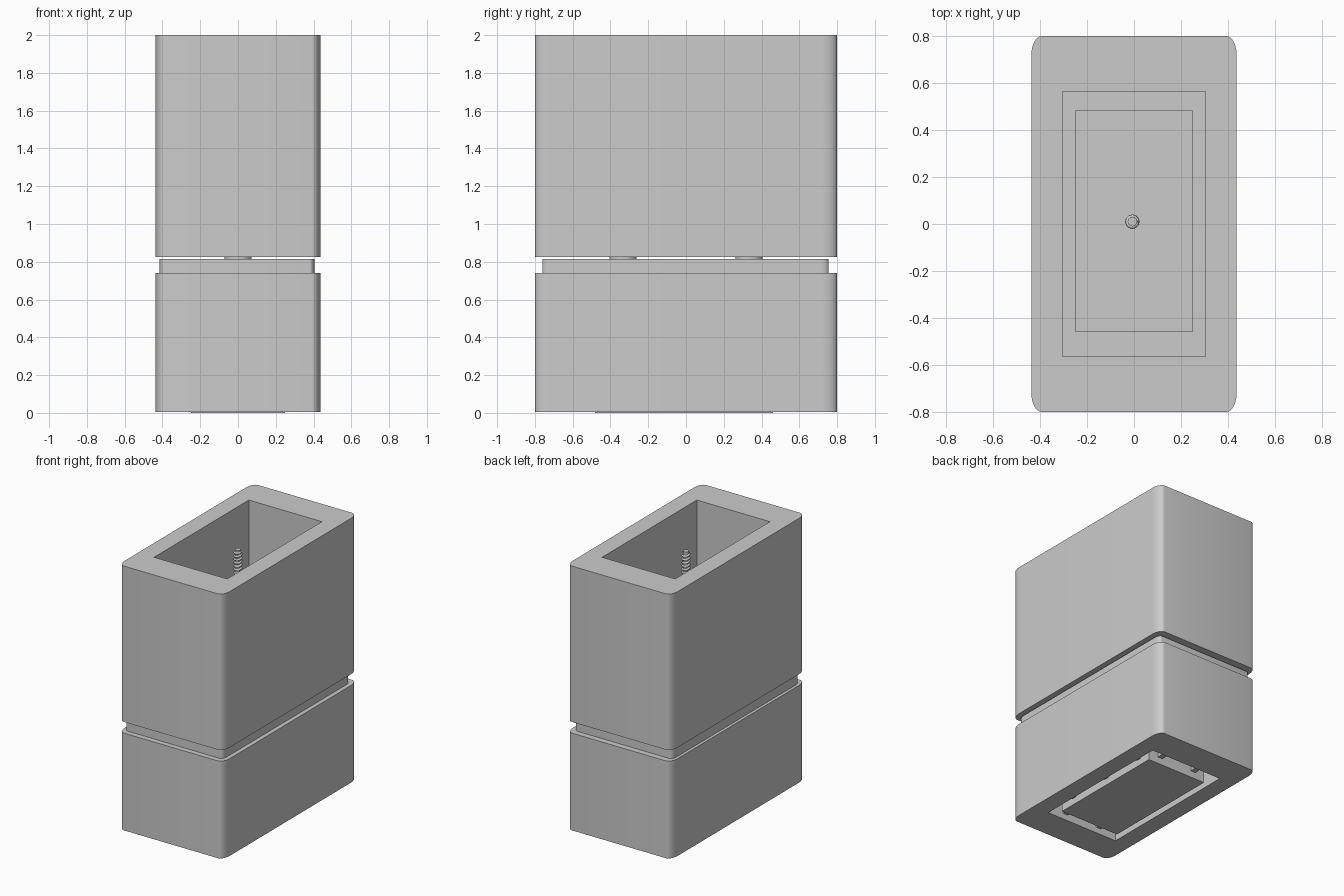
import bpy, bmesh, math

if "Cube" in bpy.data.objects:
    bpy.data.objects.remove(bpy.data.objects["Cube"])

grey = bpy.data.materials.new("plain_grey")
grey.diffuse_color = (0.6, 0.6, 0.6, 1)
grey.use_nodes = True
grey.node_tree.nodes["Principled BSDF"].inputs["Base Color"].default_value = grey.diffuse_color


def finish(ob):
    """Give the part its colour and smooth only its rounded corners."""
    ob.data.materials.append(grey)
    bpy.ops.object.select_all(action='DESELECT')
    ob.select_set(True)
    bpy.context.view_layer.objects.active = ob
    bpy.ops.object.shade_smooth_by_angle(angle=math.radians(30))
    return ob


def prism(name, x0, x1, y0, y1, z0, z1, rx=0.0, ry=0.0, steps=8):
    """Upright block with elliptical vertical corners (rx, ry)."""
    if rx:
        pts = []
        for k, (cx, cy) in enumerate([(x1 - rx, y1 - ry), (x0 + rx, y1 - ry),
                                      (x0 + rx, y0 + ry), (x1 - rx, y0 + ry)]):
            for i in range(steps + 1):
                a = (k + i / steps) * math.pi / 2
                pts.append((cx + rx * math.cos(a), cy + ry * math.sin(a)))
    else:
        pts = [(x1, y1), (x0, y1), (x0, y0), (x1, y0)]
    bm = bmesh.new()
    low = [bm.verts.new((x, y, z0)) for x, y in pts]
    high = [bm.verts.new((x, y, z1)) for x, y in pts]
    bm.faces.new(low[::-1])
    bm.faces.new(high)
    n = len(pts)
    for i in range(n):
        j = (i + 1) % n
        bm.faces.new((low[i], low[j], high[j], high[i]))
    me = bpy.data.meshes.new(name)
    bm.to_mesh(me)
    bm.free()
    ob = bpy.data.objects.new(name, me)
    bpy.context.collection.objects.link(ob)
    return ob


def hollow(ob, z0, z1):
    """Cut the rectangular cavity out of a block."""
    cutter = prism("cutter", -0.305, 0.305, -0.565, 0.565, z0, z1)
    mod = ob.modifiers.new("cavity", 'BOOLEAN')
    mod.operation, mod.solver, mod.object = 'DIFFERENCE', 'EXACT', cutter
    bpy.context.view_layer.objects.active = ob
    bpy.ops.object.modifier_apply(modifier=mod.name)
    bpy.data.objects.remove(cutter)
    return finish(ob)


# Main housing: lower body open below, upper body open above
hollow(prism("lower_body", -0.437, 0.437, -0.80, 0.80, 0.006, 0.74, 0.045, 0.08), -0.1, 0.62)
hollow(prism("upper_body", -0.437, 0.437, -0.80, 0.80, 0.824, 2.0, 0.045, 0.08), 0.92, 2.1)

# Recessed neck between the two bodies
finish(prism("neck_band", -0.415, 0.405, -0.76, 0.755, 0.735, 0.815, 0.025, 0.045))

# Round spacers in the thin gap above the neck
for side in (-1, 1):
    y = side * 0.333
    finish(prism("neck_spacer", -0.072, 0.072, y - 0.072, y + 0.072,
                 0.81, 0.83, 0.0719, 0.0719))

# Inner boxes: one hanging in the lower cavity, one on the upper floor
finish(prism("lower_inner_box", -0.25, 0.25, -0.482, 0.46, 0.0, 0.63))
finish(prism("upper_inner_plate", -0.25, 0.25, -0.46, 0.483, 0.91, 0.96))

# Small tabs bracing the lower inner box inside its cavity
for y in (-0.35, 0.0, 0.35):
    for side in (-1, 1):
        a, b = sorted((side * 0.245, side * 0.31))
        finish(prism("side_tab", a, b, y - 0.02, y + 0.02, 0.05, 0.08))
for x in (-0.15, 0.15):
    finish(prism("end_tab", x - 0.02, x + 0.02, 0.455, 0.57, 0.05, 0.08))
    finish(prism("end_tab", x - 0.02, x + 0.02, -0.57, -0.477, 0.05, 0.08))

# Coiled post standing in the upper cavity
cx, cy, z0, z1, turns, per = -0.007, 0.01, 0.955, 1.905, 38, 12
curve = bpy.data.curves.new("coil", 'CURVE')
curve.dimensions = '3D'
curve.bevel_depth = 0.009
curve.bevel_resolution = 1
curve.use_fill_caps = True
spline = curve.splines.new('POLY')
spline.points.add(turns * per)
for i, p in enumerate(spline.points):
    a = i * math.tau / per
    z = z0 + (z1 - z0) * i / (turns * per)
    p.co = (cx + 0.022 * math.cos(a), cy + 0.022 * math.sin(a), z, 1)
coil = bpy.data.objects.new("coil", curve)
bpy.context.collection.objects.link(coil)
curve.materials.append(grey)

# Core of the coil with a slightly raised tip
finish(prism("coil_core", cx - 0.02, cx + 0.02, cy - 0.02, cy + 0.02,
             0.955, 1.92, 0.0199, 0.0199, 4))
